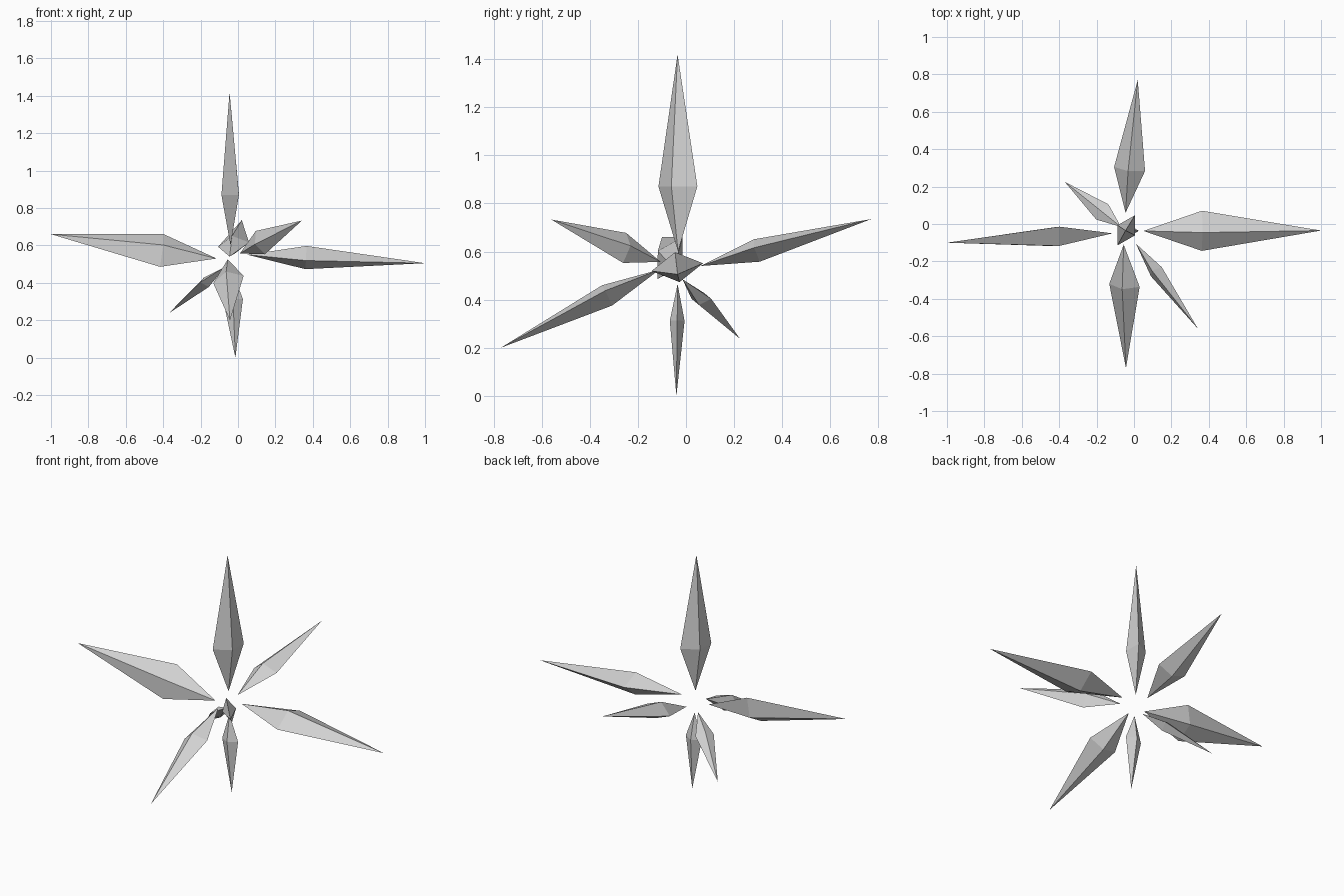
import bpy
import bmesh
from mathutils import Vector

cube = bpy.data.objects.get("Cube")
if cube:
    bpy.data.objects.remove(cube, do_unlink=True)

grey = bpy.data.materials.new("crystal_grey")
grey.use_nodes = True
colour = (0.64, 0.64, 0.64, 1.0)
grey.diffuse_color = colour
grey.node_tree.nodes["Principled BSDF"].inputs["Base Color"].default_value = colour

# Proportions shared by every shard, relative to its length
GIRTH_AT = 0.33
LONG_HALF = 0.114
SHORT_HALF = 0.066


def shard(name, base, tip, wide):
    """Four-sided pointed crystal; wide is the direction of its broad axis."""
    base, tip = Vector(base), Vector(tip)
    length = (tip - base).length
    axis = (tip - base).normalized()
    wide = Vector(wide)
    wide = (wide - axis * wide.dot(axis)).normalized()
    thin = axis.cross(wide)
    middle = base.lerp(tip, GIRTH_AT)

    bm = bmesh.new()
    ends = [bm.verts.new(base), bm.verts.new(tip)]
    offsets = (wide * LONG_HALF, thin * SHORT_HALF,
               -wide * LONG_HALF, -thin * SHORT_HALF)
    ring = [bm.verts.new(middle + o * length) for o in offsets]
    for i in range(4):
        for end in ends:
            bm.faces.new((ring[i], ring[(i + 1) % 4], end))
    bmesh.ops.recalc_face_normals(bm, faces=bm.faces)

    mesh = bpy.data.meshes.new(name)
    bm.to_mesh(mesh)
    bm.free()
    mesh.materials.append(grey)
    obj = bpy.data.objects.new(name, mesh)
    bpy.context.collection.objects.link(obj)


# Shards radiating from an empty centre: name, base, tip, broad axis
shard("top_shard", (-0.04, -0.033, 0.6), (-0.045, -0.035, 1.42), (0.5, 0.86, 0))
shard("right_shard", (-0.115, -0.05, 0.53), (-1, -0.1, 0.66), (0, 0.5, 0.86))
shard("left_shard", (0.05, -0.037, 0.55), (1, -0.035, 0.505), (0, -1, -0.15))
shard("front_shard", (-0.055, -0.11, 0.525), (-0.043, -0.77, 0.2), (1, -0.1, 0.24))
shard("back_shard", (-0.045, 0.06, 0.54), (0.02, 0.77, 0.735), (1, -0.1, 0.15))
shard("bottom_shard", (-0.033, -0.035, 0.465), (-0.014, -0.04, 0), (1, 0, 0))
shard("back_right_shard", (-0.07, -0.015, 0.485), (-0.37, 0.225, 0.237), (0.62, 0.78, 0))
shard("front_left_shard", (0.01, -0.105, 0.557), (0.342, -0.56, 0.733), (-0.4, 0.15, 0.9))
